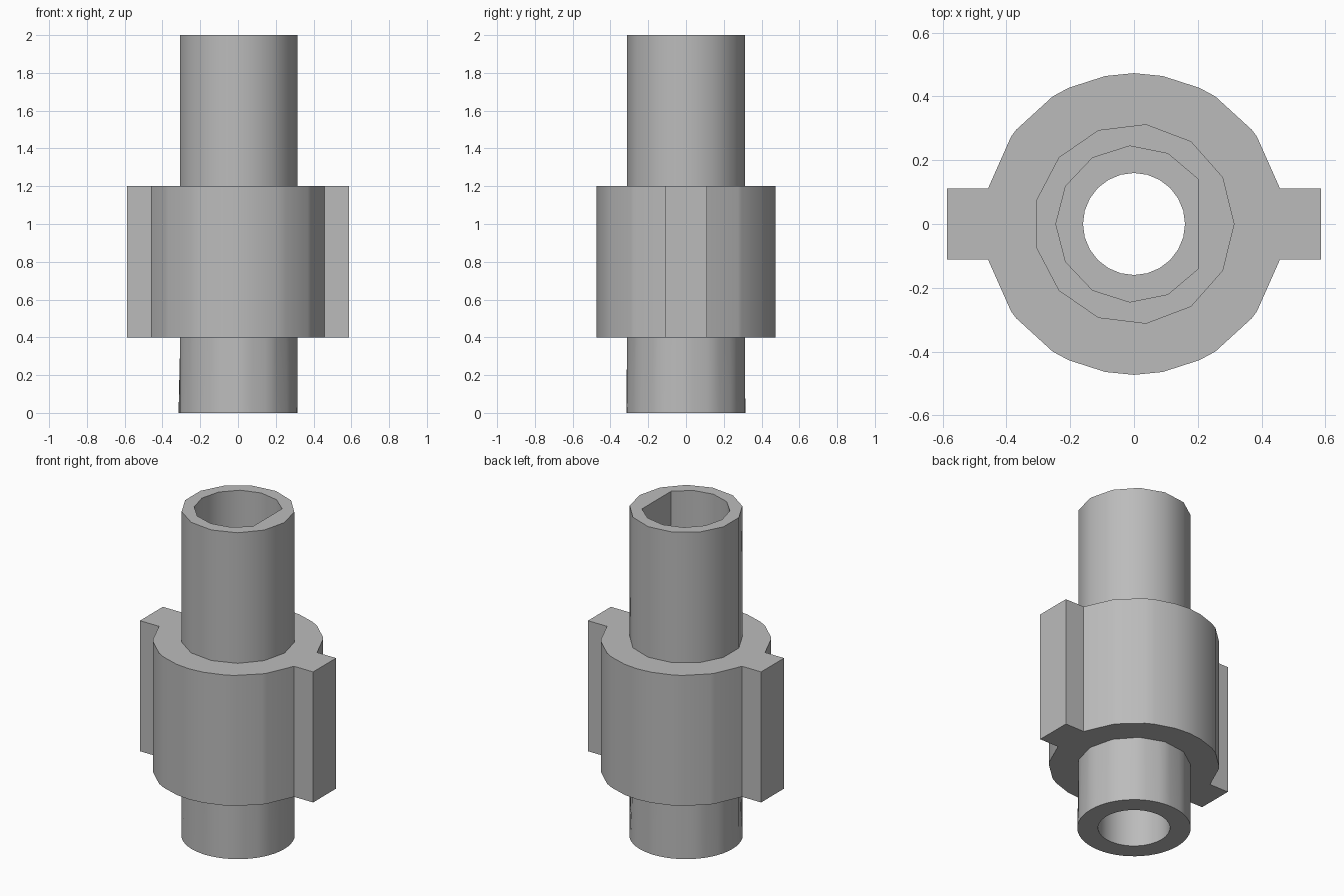
import bpy, bmesh
from math import cos, sin, tau, acos, radians

cube = bpy.data.objects.get("Cube")
if cube:
    bpy.data.objects.remove(cube, do_unlink=True)

steel = bpy.data.materials.new("grey metal")
steel.use_nodes = True
GREY = (0.5, 0.5, 0.5, 1)
steel.diffuse_color = GREY
steel.node_tree.nodes["Principled BSDF"].inputs["Base Color"].default_value = GREY


def arc(radius, count, start=0.0, sweep=tau):
    """Evenly spaced points, counter-clockwise."""
    return [(radius * cos(start + sweep * i / count),
             radius * sin(start + sweep * i / count)) for i in range(count)]


def subdivide(loop, parts):
    """Split every straight side of a loop into equal parts."""
    points = []
    for a, b in zip(loop, loop[1:] + loop[:1]):
        points += [(a[0] + (b[0] - a[0]) * k / parts,
                    a[1] + (b[1] - a[1]) * k / parts) for k in range(parts)]
    return points


def hollow_section(name, outer_low, outer_high, bore, z0, z1, caps):
    """Walls between two outer loops, a straight bore, and chosen end caps."""
    bm = bmesh.new()

    def ring(points, z):
        return [bm.verts.new((x, y, z)) for x, y in points]

    def wall(low, high, inward):
        for i in range(len(low)):
            j = (i + 1) % len(low)
            quad = [low[i], low[j], high[j], high[i]]
            bm.faces.new(quad[::-1] if inward else quad)

    low, high = ring(outer_low, z0), ring(outer_high, z1)
    bore_low, bore_high = ring(bore, z0), ring(bore, z1)
    wall(low, high, False)
    wall(bore_low, bore_high, True)

    for end, loops, sign in (("bottom", (low, bore_low), -1), ("top", (high, bore_high), 1)):
        if end not in caps:
            continue
        edges = [bm.edges.get((a, b)) for loop in loops
                 for a, b in zip(loop, loop[1:] + loop[:1])]
        filled = bmesh.ops.triangle_fill(bm, edges=edges, use_beauty=True)
        for face in [g for g in filled["geom"] if isinstance(g, bmesh.types.BMFace)]:
            face.normal_update()
            if face.normal.z * sign < 0:
                face.normal_flip()

    mesh = bpy.data.meshes.new(name)
    bm.to_mesh(mesh)
    bm.free()
    mesh.materials.append(steel)
    obj = bpy.data.objects.new(name, mesh)
    bpy.context.collection.objects.link(obj)
    bpy.ops.object.select_all(action="DESELECT")
    obj.select_set(True)
    bpy.context.view_layer.objects.active = obj
    bpy.ops.object.shade_smooth_by_angle(angle=radians(30))
    return obj


# Upper tube: faceted outside, D-shaped socket with its flat towards +x
facets = arc(0.315, 13)
half = acos(0.2 / 0.245)
socket = arc(0.245, 10, half, tau - 2 * half) + [(0.2, -0.245 * sin(half))]
hollow_section("upper_tube", facets, facets, socket, 1.2, 2.0, ("top",))

# Collar: rounded body with a square key on each side, mirrored from one quarter
quarter = [(0.587, 0.111), (0.458, 0.111), (0.385, 0.275), (0.37, 0.295),
           (0.255, 0.4), (0.205, 0.427), (0.09, 0.464), (0, 0.473)]
upper_half = quarter + [(-x, y) for x, y in quarter[-2::-1]]
outline = upper_half + [(-x, -y) for x, y in upper_half]
hollow_section("keyed_collar", outline, outline, arc(0.16, 24), 0.4, 1.2, ("bottom", "top"))

# Lower tube: faceted at the collar, fully round at the foot
SPLIT = 4
hollow_section("lower_tube", arc(0.315, 13 * SPLIT), subdivide(facets, SPLIT),
               arc(0.2, 32), 0.0, 0.4, ("bottom",))
